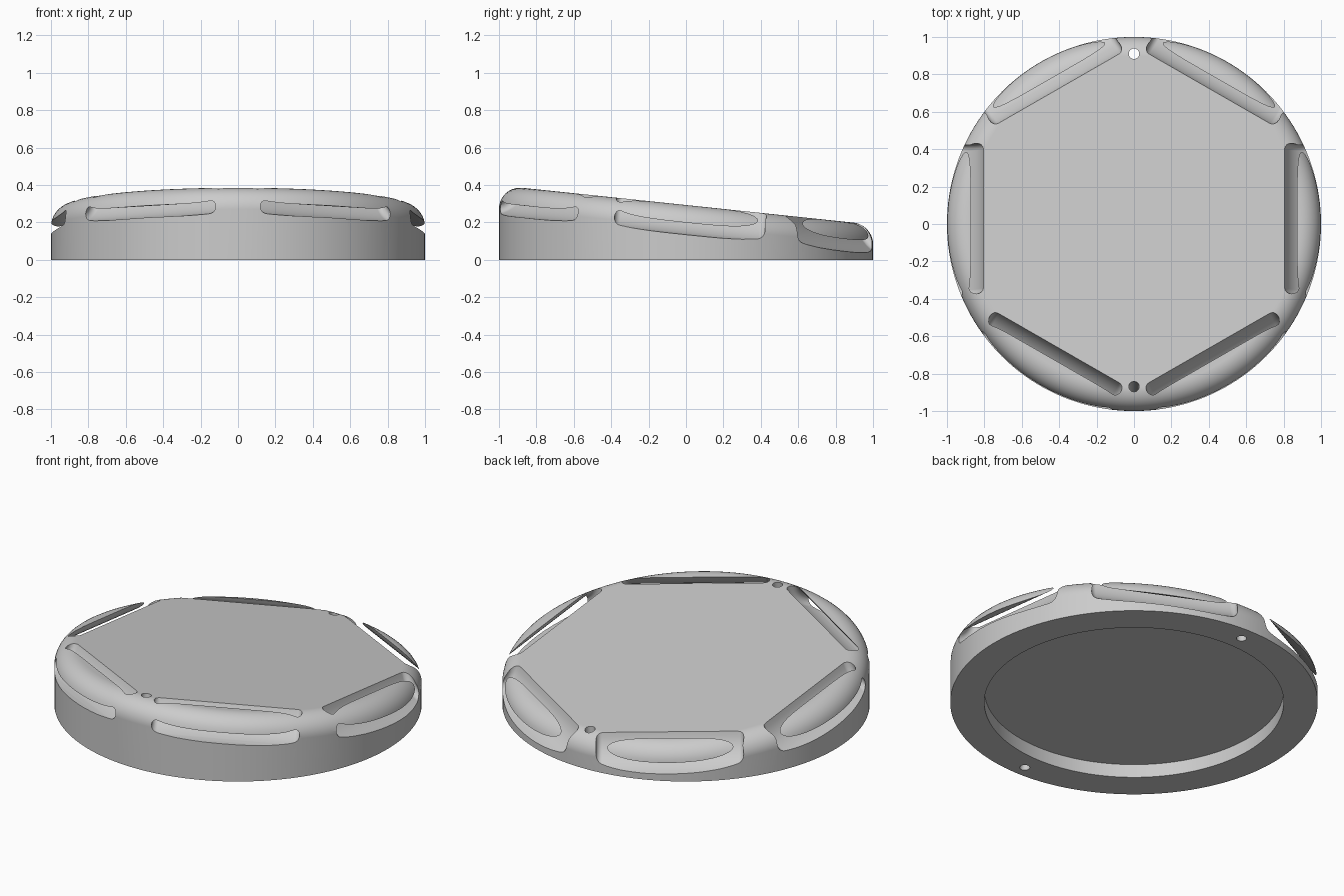
import bpy, bmesh, math
from mathutils import Vector, Matrix

if "Cube" in bpy.data.objects:
    bpy.data.objects.remove(bpy.data.objects["Cube"], do_unlink=True)

TILT = math.radians(6)
SLOPE = math.tan(TILT)
MID_HEIGHT = 0.293
SEGMENTS = 160


def loft(bm, rings):
    """Skin closed rings of points into a capped solid."""
    loops = [[bm.verts.new(p) for p in ring] for ring in rings]
    for a, b in zip(loops, loops[1:]):
        n = len(a)
        for i in range(n):
            j = (i + 1) % n
            bm.faces.new((a[i], a[j], b[j], b[i]))
    bm.faces.new(loops[0][::-1])
    bm.faces.new(loops[-1])


def finish(bm, name):
    bmesh.ops.recalc_face_normals(bm, faces=bm.faces)
    mesh = bpy.data.meshes.new(name)
    bm.to_mesh(mesh)
    bm.free()
    obj = bpy.data.objects.new(name, mesh)
    bpy.context.collection.objects.link(obj)
    return obj


def circle(radius, y, z, n):
    return [Vector((radius * math.cos(2 * math.pi * i / n),
                    y + radius * math.sin(2 * math.pi * i / n), z)) for i in range(n)]


# Wedge disc with a rounded upper rim
def rim_ring(a):
    ring = []
    for p in circle(1, 0, 0, SEGMENTS):
        fillet = 0.115 * (1 - SLOPE * p.y)
        q = p * (1 - fillet * (1 - math.cos(a)))
        q.z = MID_HEIGHT - SLOPE * q.y - fillet * (1 - math.sin(a))
        ring.append(q)
    return ring


bm = bmesh.new()
loft(bm, [circle(1, 0, 0, SEGMENTS)] + [rim_ring(math.pi / 2 * k / 10) for k in range(11)])
disc = finish(bm, "wedge_disc")

# Curved strap slots: a long rounded section swept from the top out to the side
def slot_rings(turn):
    half, thick, bend = 0.405, 0.032, 0.18
    section = []
    for end in (1, -1):
        for k in range(9):
            a = math.pi * k / 8
            section.append((end * thick * math.cos(a),
                            end * (half - thick + thick * math.sin(a))))
    frame = Matrix.Rotation(-TILT, 4, 'X') @ Matrix.Rotation(turn, 4, 'Z')
    rings = []
    for k in range(17):
        a = math.radians(180 + 120 * k / 16)
        rings.append([frame @ Vector((1.01 + (bend + u) * math.cos(a), v,
                                      0.345 + (bend + u) * math.sin(a)))
                      for u, v in section])
    return rings


bm = bmesh.new()
for i in range(6):
    loft(bm, slot_rings(i * math.pi / 3))

# Small through holes at the front and back of the rim
loft(bm, [circle(0.028, 0.91, z, 24) for z in (-0.1, 0.5)])
loft(bm, [circle(0.028, -0.925 + 0.145 * z, z, 24) for z in (-0.1, 0.5)])

# Shallow round recess underneath
loft(bm, [circle(0.815, 0, z, 128) for z in (-0.1, 0.08)])
cutter = finish(bm, "cutter")
cutter.hide_render = True

bpy.context.view_layer.objects.active = disc
disc.select_set(True)
cut = disc.modifiers.new("cut", 'BOOLEAN')
cut.operation = 'DIFFERENCE'
cut.solver = 'EXACT'
cut.object = cutter
bpy.ops.object.modifier_apply(modifier=cut.name)
bpy.data.objects.remove(cutter, do_unlink=True)

# Single grey finish
grey = bpy.data.materials.new("light_grey")
grey.use_nodes = True
colour = (0.6, 0.6, 0.6, 1)
grey.diffuse_color = colour
grey.node_tree.nodes["Principled BSDF"].inputs["Base Color"].default_value = colour
disc.data.materials.clear()
disc.data.materials.append(grey)

bpy.ops.object.shade_smooth_by_angle(angle=math.radians(30))
weighted = disc.modifiers.new("weighted_normals", 'WEIGHTED_NORMAL')
weighted.keep_sharp = True
